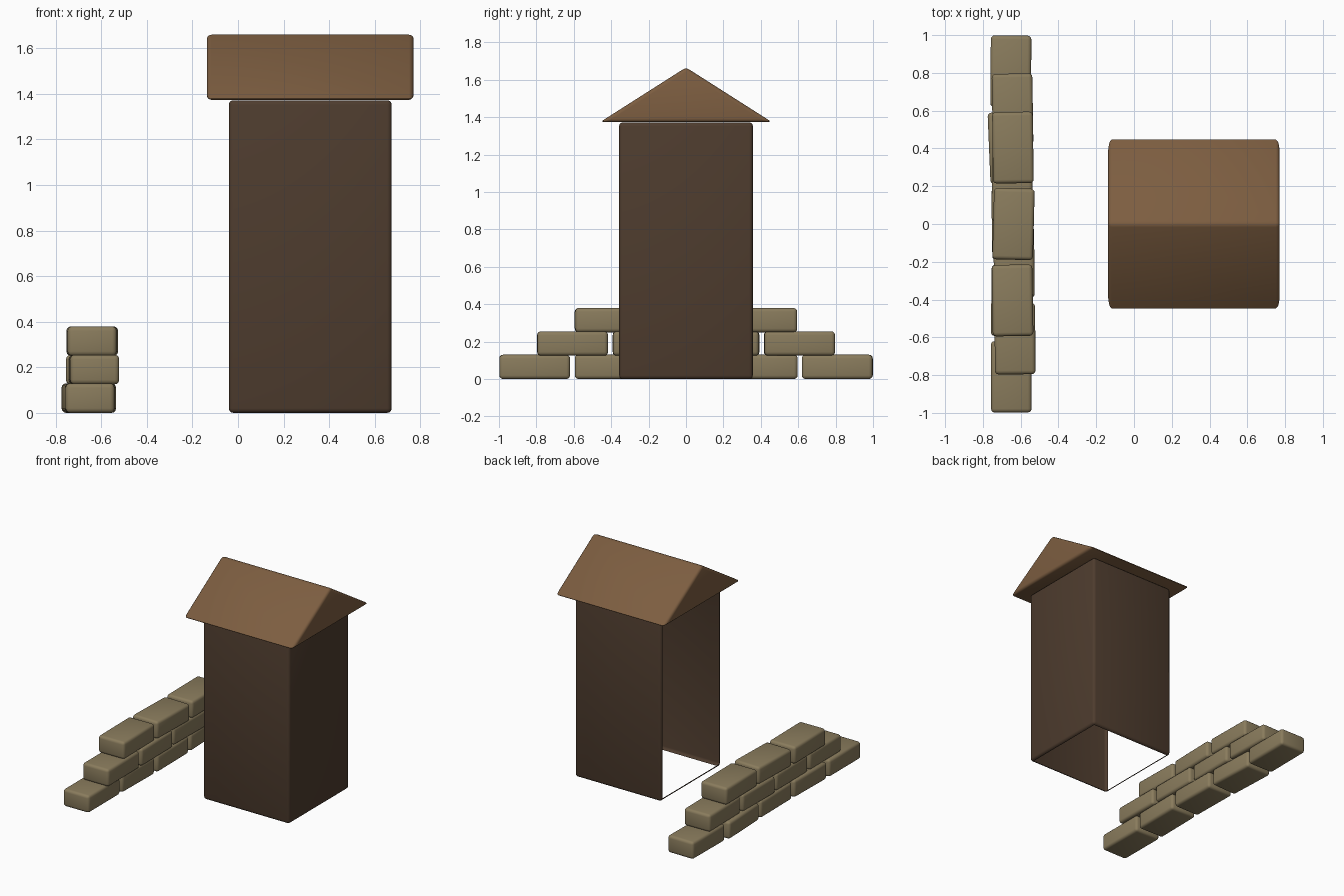
import bpy, bmesh, math
from mathutils import Matrix

if "Cube" in bpy.data.objects:
    bpy.data.objects.remove(bpy.data.objects["Cube"])


def srgb(hexcode):
    vals = [int(hexcode[i:i + 2], 16) / 255 for i in (0, 2, 4)]
    return [c / 12.92 if c <= 0.04045 else ((c + 0.055) / 1.055) ** 2.4 for c in vals] + [1]


def material(name, hexcode):
    m = bpy.data.materials.new(name)
    m.diffuse_color = srgb(hexcode)
    m.use_nodes = True
    m.node_tree.nodes["Principled BSDF"].inputs["Base Color"].default_value = m.diffuse_color
    return m


STONE = material("sandstone", "8A7C5D")
ROOF = material("roof_brown", "7C5D40")
WALL = material("dark_wood", "4E3C2E")


def finish(bm, name, mat, bevel=0.02, segments=3, drop=None):
    """Round the edges, optionally drop faces, and make the object."""
    bmesh.ops.recalc_face_normals(bm, faces=bm.faces)
    bmesh.ops.bevel(bm, geom=bm.edges[:], offset=bevel, segments=segments,
                    profile=0.5, affect='EDGES', clamp_overlap=True)
    bm.normal_update()
    if drop:
        faces = [f for f in bm.faces if drop(f)]
        bmesh.ops.delete(bm, geom=faces, context='FACES')
    me = bpy.data.meshes.new(name)
    bm.to_mesh(me)
    bm.free()
    me.materials.append(mat)
    ob = bpy.data.objects.new(name, me)
    bpy.context.collection.objects.link(ob)
    bpy.context.view_layer.objects.active = ob
    ob.select_set(True)
    bpy.ops.object.shade_smooth_by_angle(angle=math.radians(35))
    ob.select_set(False)
    return ob


def box(centre, size, turn=0):
    bm = bmesh.new()
    mat = (Matrix.Translation(centre) @ Matrix.Rotation(math.radians(turn), 4, 'Z')
           @ Matrix.Diagonal((*size, 1)))
    bmesh.ops.create_cube(bm, size=1, matrix=mat)
    return bm


# Booth shell: rounded box, open towards the wall (-x) and underneath
finish(box((0.317, 0, 0.686), (0.715, 0.715, 1.372)), "booth_walls", WALL,
       drop=lambda f: f.calc_area() > 0.2 and (f.normal.x < -0.9 or f.normal.z < -0.9))

# Gable roof: triangular prism with the ridge along x
bm = bmesh.new()
ends = [[bm.verts.new((x, y, z)) for y, z in ((-0.459, 1.374), (0.459, 1.374), (0, 1.666))]
        for x in (-0.137, 0.771)]
bm.faces.new(ends[0])
bm.faces.new(ends[1][::-1])
for i in range(3):
    j = (i + 1) % 3
    bm.faces.new((ends[0][i], ends[0][j], ends[1][j], ends[1][i]))
finish(bm, "gable_roof", ROOF)

# Stepped stone wall: rows of (x centre, turn in degrees), from -y to +y
rows = [
    [(-0.65, 0.2), (-0.648, -0.8), (-0.645, 0.8), (-0.66, 2.4), (-0.652, -0.5)],
    [(-0.63, 0.4), (-0.635, 0.5), (-0.645, -0.8), (-0.643, 0.9)],
    [(-0.643, 0.9), (-0.638, -1.5), (-0.641, 0.8)],
]
for r, row in enumerate(rows):
    for i, (x, turn) in enumerate(row):
        y = (i - (len(row) - 1) / 2) * 0.4045
        finish(box((x, y, 0.065 + r * 0.125), (0.215, 0.378, 0.13), turn),
               f"stone_row{r + 1}_{i + 1}", STONE)
